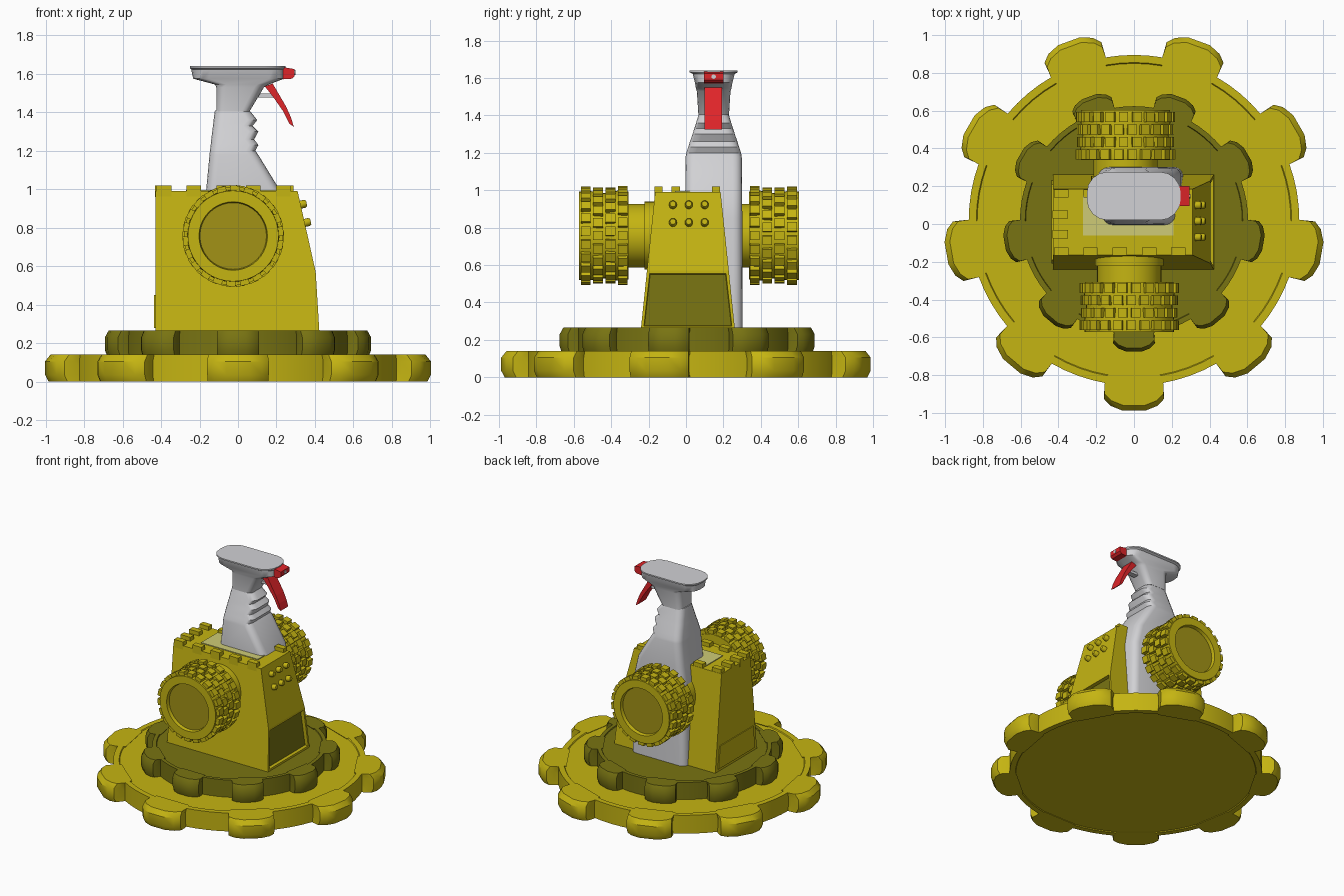
import bpy, bmesh, math
from mathutils import Matrix, Vector

if "Cube" in bpy.data.objects:
    bpy.data.objects.remove(bpy.data.objects["Cube"])


def material(name, rgb):
    m = bpy.data.materials.new(name)
    m.diffuse_color = (*rgb, 1)
    m.use_nodes = True
    m.node_tree.nodes["Principled BSDF"].inputs["Base Color"].default_value = m.diffuse_color
    return m


YELLOW = material("mustard_yellow", (0.56, 0.46, 0.006))
OLIVE = material("dark_olive", (0.19, 0.174, 0.006))
HUB = material("hub_olive", (0.36, 0.29, 0.008))
PALE = material("pale_yellow", (0.62, 0.60, 0.18))
GREY = material("light_grey", (0.64, 0.64, 0.66))
RED = material("red", (0.74, 0.018, 0.022))


def finish(name, bm, *mats, smooth=None):
    bmesh.ops.recalc_face_normals(bm, faces=bm.faces)
    me = bpy.data.meshes.new(name)
    bm.to_mesh(me)
    bm.free()
    for m in mats:
        me.materials.append(m)
    if smooth:
        me.shade_smooth()
        me.set_sharp_from_angle(angle=math.radians(smooth))
    ob = bpy.data.objects.new(name, me)
    bpy.context.collection.objects.link(ob)
    return ob


def add_box(bm, lo, hi, mat=Matrix()):
    lo, hi = Vector(lo), Vector(hi)
    m = mat @ Matrix.Translation((lo + hi) / 2) @ Matrix.Diagonal((*(hi - lo), 1))
    bmesh.ops.create_cube(bm, size=1, matrix=m)


def skin(bm, rings, closed=False):
    """Join rings of points into a tube; cap the ends unless closed."""
    vs = [[bm.verts.new(p) for p in r] for r in rings]
    n = len(vs[0])
    pairs = list(zip(vs, vs[1:])) + ([(vs[-1], vs[0])] if closed else [])
    for a, b in pairs:
        for i in range(n):
            bm.faces.new((a[i], a[(i + 1) % n], b[(i + 1) % n], b[i]))
    if not closed:
        bm.faces.new(vs[0])
        bm.faces.new(vs[-1])


def lathe(bm, profile, n, mat=Matrix(), closed=False):
    """Revolve (radius, height) points around local z."""
    skin(bm, [[mat @ Vector((r * math.cos(2 * math.pi * i / n),
                             r * math.sin(2 * math.pi * i / n), h))
               for i in range(n)] for r, h in profile], closed)


def rounded(x0, x1, yc, hy, z, rad, seg=4):
    """Rounded rectangle ring at height z."""
    rad = min(rad, hy - 0.002, (x1 - x0) / 2 - 0.002)
    pts = []
    for k, (cx, cy) in enumerate([(x1 - rad, yc + hy - rad), (x0 + rad, yc + hy - rad),
                                  (x0 + rad, yc - hy + rad), (x1 - rad, yc - hy + rad)]):
        for s in range(seg + 1):
            a = math.pi / 2 * (k + s / seg)
            pts.append((cx + rad * math.cos(a), cy + rad * math.sin(a), z))
    return pts


def prism_y(bm, pts, y0, y1):
    skin(bm, [[(x, y, z) for x, z in pts] for y in (y0, y1)])


# Stepped gear base: two recessed discs, each with nine rounded lobes
CY = 0.02


def gear(name, s, z0, z1, mat):
    bm = bmesh.new()
    c = Matrix.Translation((0, CY, 0))
    lathe(bm, [(0.83 * s, z0 + 0.006), (0.835 * s, z0), (0.875 * s, z0), (0.875 * s, z1),
               (0.835 * s, z1), (0.83 * s, z1 - 0.006)], 72, c)
    finish(name + "_disc", bm, mat, smooth=30)
    bm = bmesh.new()
    half = [(0.83, 0.135), (0.89, 0.155), (0.945, 0.16), (0.982, 0.125), (1.008, 0.06)]
    outline = half + [(r, -t) for r, t in reversed(half)]
    levels = [(z0, 0.982), (z0 + 0.035, 1), (z1 - 0.035, 1), (z1, 0.972)]
    for k in range(9):
        m = c @ Matrix.Rotation(math.radians(-90 + 40 * k), 4, 'Z')
        skin(bm, [[m @ Vector((r * s * f, t * s * (f if r > 0.9 else 1), z))
                   for r, t in outline] for z, f in levels])
    finish(name + "_lobes", bm, mat, smooth=35)


gear("lower_gear", 1.0, 0.0, 0.14, YELLOW)
gear("upper_gear", 0.69, 0.13, 0.265, OLIVE)

# Tapered body with recessed dark panel low on the right side
YC = 0.01


def half_width(z):
    return 0.25 - 0.075 * (z - 0.27) / 0.72


bm = bmesh.new()
outline = [(-0.43, 0.26), (0.423, 0.26), (0.404, 0.57), (0.31, 0.99), (-0.43, 0.99)]
skin(bm, [[(x, YC + s * half_width(z), z) for x, z in outline] for s in (-1, 1)])
bmesh.ops.recalc_face_normals(bm, faces=bm.faces)
panel = [f for f in bm.faces if f.normal.x > 0.9 and f.calc_center_median().z < 0.5]
bmesh.ops.inset_region(bm, faces=panel, thickness=0.022)
bmesh.ops.inset_region(bm, faces=panel, thickness=0.004, depth=-0.025)
for f in panel:
    f.material_index = 1
finish("body", bm, YELLOW, OLIVE)

# Rear plate and pale plate on top
bm = bmesh.new()
skin(bm, [[(x, YC - hw, z0), (x, YC + hw, z0), (x, YC + hw - 0.02, 0.45),
           (x, YC - hw + 0.02, 0.45)] for x, z0, hw in ((-0.437, 0.28, 0.22), (-0.428, 0.28, 0.22))])
finish("rear_plate", bm, YELLOW)
bm = bmesh.new()
add_box(bm, (-0.27, -0.06, 0.988), (0.21, 0.15, 0.996))
finish("top_plate", bm, PALE)

# Battlement blocks around the top rim
bm = bmesh.new()
for i in range(5):
    x = -0.385 + 0.155 * i
    add_box(bm, (x - 0.038, -0.168, 0.96), (x + 0.038, -0.125, 1.02))
for x in (-0.385, -0.23, 0.25):
    add_box(bm, (x - 0.038, 0.14, 0.96), (x + 0.038, 0.183, 1.02))
for y in (-0.055, 0.05):
    add_box(bm, (-0.432, y - 0.022, 0.96), (-0.35, y + 0.022, 1.02))
finish("battlements", bm, YELLOW)

# Six round studs on the right slope
bm = bmesh.new()
tilt = Matrix.Rotation(math.radians(77.4), 4, 'Y')
for z in (0.92, 0.825):
    x = 0.31 + (0.99 - z) * 0.094 / 0.42
    for y in (-0.07, 0.015, 0.10):
        m = Matrix.Translation((x, y, z)) @ tilt
        lathe(bm, [(0.021, -0.01), (0.021, 0.022), (0.015, 0.032)], 12, m)
finish("studs", bm, YELLOW, smooth=35)


# Knobbly wheels with recessed hubs and stepped axles
def wheel(name, x, y_in, y_out):
    side = 1 if y_out > 0 else -1
    m = Matrix.Translation((x, y_in, 0.757)) @ Matrix.Rotation(-side * math.pi / 2, 4, 'X')
    w = abs(y_out - y_in)
    bm = bmesh.new()
    lathe(bm, [(0.16, 0.0), (0.235, 0.0), (0.242, 0.05), (0.228, 0.13), (0.240, w - 0.05),
               (0.236, w), (0.178, w), (0.172, w - 0.03), (0.16, w - 0.03)], 40, m, True)
    rows = 4
    for j in range(rows):
        a0, a1 = w * j / rows + 0.004, w * (j + 1) / rows - 0.01
        top = (0.264, 0.256, 0.256, 0.262)[j]
        for k in range(22):
            r = m @ Matrix.Rotation(2 * math.pi * (k + 0.35 * (j % 2)) / 22, 4, 'Z')
            add_box(bm, (0.215, -0.024, a0), (top, 0.024, a1), r)
    finish(name + "_tyre", bm, YELLOW, smooth=25)
    bm = bmesh.new()
    lathe(bm, [(0.174, 0.004), (0.174, w - 0.025)], 40, m)
    finish(name + "_hub", bm, HUB, smooth=35)
    bm = bmesh.new()
    lathe(bm, [(0.182, -0.25), (0.182, -0.085), (0.17, -0.085), (0.17, 0.02)], 40, m)
    finish(name + "_axle", bm, YELLOW, smooth=35)


wheel("front_wheel", -0.025, -0.308, -0.572)
wheel("back_wheel", -0.045, 0.338, 0.603)

# Spray bottle sunk into the back of the body: (z, x0, x1, half depth)
BY = 0.148
bottle = [(0.26, -0.20, 0.26, 0.155), (0.85, -0.19, 0.25, 0.153), (1.0, -0.165, 0.215, 0.152),
          (1.18, -0.148, 0.105, 0.15), (1.20, -0.146, 0.09, 0.146), (1.23, -0.142, 0.106, 0.136),
          (1.26, -0.139, 0.084, 0.127), (1.30, -0.134, 0.106, 0.113), (1.33, -0.13, 0.076, 0.104),
          (1.36, -0.127, 0.10, 0.094), (1.41, -0.12, 0.06, 0.079)]
bm = bmesh.new()
skin(bm, [rounded(x0, x1, BY, hy, z, 0.05) for z, x0, x1, hy in bottle])
finish("bottle", bm, GREY, smooth=30)

# Spray head flaring into a flat rounded top
head = [(1.405, -0.113, 0.06, 0.082, 0.04), (1.53, -0.113, 0.135, 0.09, 0.05),
        (1.545, -0.12, 0.16, 0.095, 0.06), (1.575, -0.233, 0.24, 0.10, 0.08),
        (1.622, -0.243, 0.243, 0.112, 0.10), (1.63, -0.25, 0.247, 0.128, 0.11),
        (1.64, -0.25, 0.247, 0.128, 0.11)]
bm = bmesh.new()
skin(bm, [rounded(x0, x1, BY, hy, z, r) for z, x0, x1, hy, r in head])
finish("spray_head", bm, GREY, smooth=30)

# Trigger linkage
bm = bmesh.new()
add_box(bm, (0.05, BY - 0.02, 1.478), (0.19, BY + 0.02, 1.498))
finish("trigger_link", bm, GREY)

# Red nozzle and curved trigger
bm = bmesh.new()
prism_y(bm, [(0.235, 1.572), (0.28, 1.575), (0.295, 1.59), (0.295, 1.625), (0.235, 1.635)],
        BY - 0.052, BY + 0.052)
finish("nozzle", bm, RED)
bm = bmesh.new()
lathe(bm, [(0.012, 0), (0.012, 0.008)], 12,
      Matrix.Translation((0.291, BY, 1.607)) @ Matrix.Rotation(math.pi / 2, 4, 'Y'))
finish("nozzle_tip", bm, GREY)
bm = bmesh.new()
prism_y(bm, [(0.14, 1.535), (0.18, 1.55), (0.215, 1.49), (0.25, 1.43), (0.275, 1.375),
             (0.29, 1.325), (0.268, 1.34), (0.235, 1.405), (0.19, 1.47)], BY - 0.048, BY + 0.044)
finish("trigger", bm, RED)
